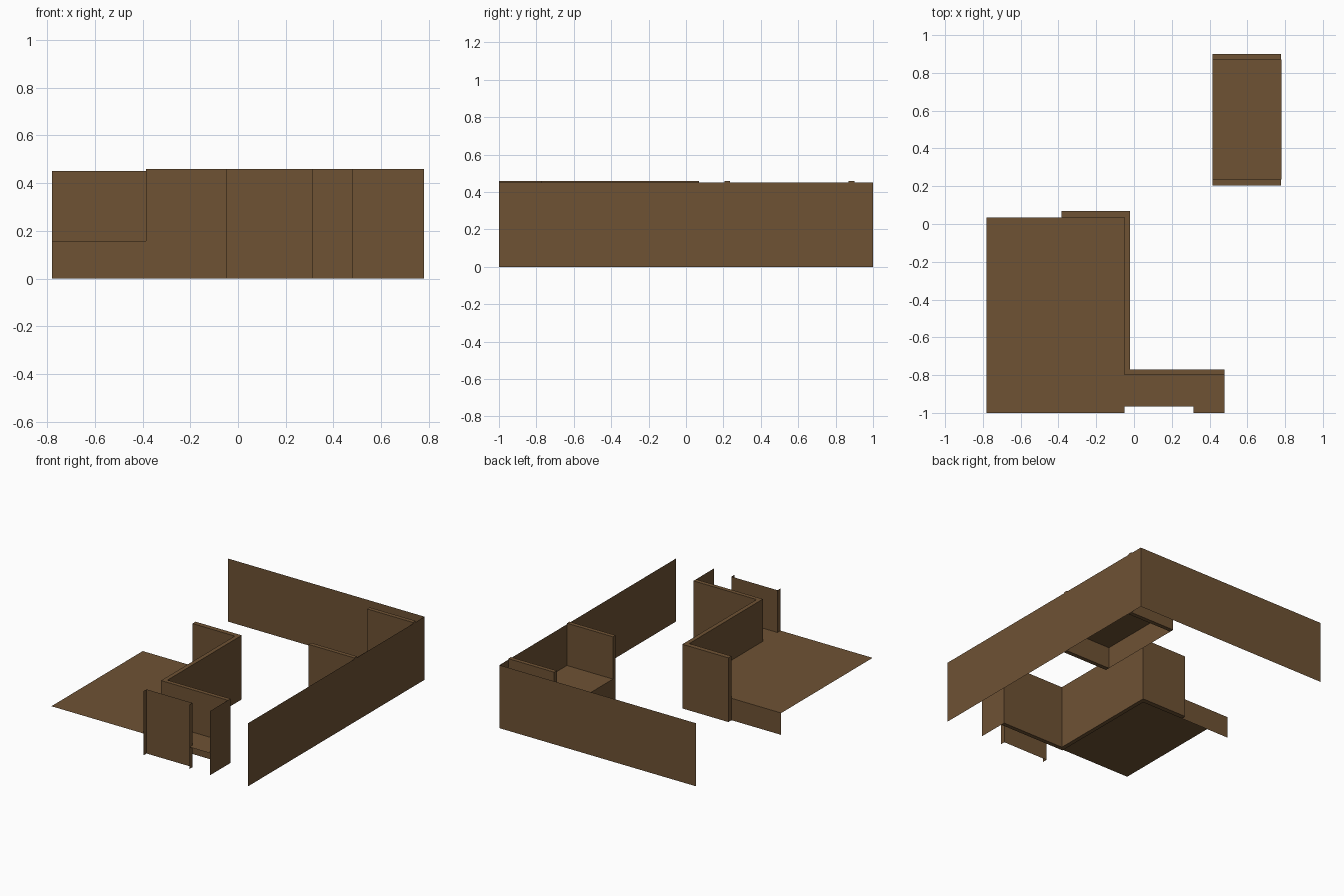
import bpy, bmesh

if "Cube" in bpy.data.objects:
    bpy.data.objects.remove(bpy.data.objects["Cube"])

wood = bpy.data.materials.new("brown")
wood.diffuse_color = (0.156, 0.084, 0.034, 1)
wood.use_nodes = True
wood.node_tree.nodes["Principled BSDF"].inputs["Base Color"].default_value = wood.diffuse_color

LOW, OUTER_TOP, INNER_TOP = 0.157, 0.452, 0.46


def finish(name, bm):
    me = bpy.data.meshes.new(name)
    bm.to_mesh(me)
    bm.free()
    me.materials.append(wood)
    ob = bpy.data.objects.new(name, me)
    bpy.context.collection.objects.link(ob)
    return ob


def sheet_wall(name, path, z0, z1):
    """Thin upright wall following a plan path."""
    bm = bmesh.new()
    lo = [bm.verts.new((x, y, z0)) for x, y in path]
    hi = [bm.verts.new((x, y, z1)) for x, y in path]
    for i in range(len(path) - 1):
        bm.faces.new((lo[i], lo[i + 1], hi[i + 1], hi[i]))
    return finish(name, bm)


def slab(name, outline, z0, height=0):
    """Flat plan outline, raised to a closed solid if height is given."""
    bm = bmesh.new()
    f = bm.faces.new([bm.verts.new((x, y, z0)) for x, y in outline])
    f.normal_update()
    if f.normal.z < 0:
        f.normal_flip()
    if height:
        new = bmesh.ops.extrude_face_region(bm, geom=[f], use_keep_orig=True)
        for v in (g for g in new["geom"] if isinstance(g, bmesh.types.BMVert)):
            v.co.z += height
        bmesh.ops.recalc_face_normals(bm, faces=bm.faces)
    return finish(name, bm)


# Outer walls along the back and right
sheet_wall("outer_walls", [(0.78, -1), (0.78, 1), (-0.78, 1)], 0, OUTER_TOP)

# Raised main floor with door recess cut out
slab("main_floor", [(-0.78, -1), (-0.05, -1), (-0.05, -0.965), (0.315, -0.965),
                    (0.315, -1), (0.48, -1), (0.48, -0.77), (-0.05, -0.77),
                    (-0.05, 0.035), (-0.78, 0.035)], LOW)

# Step face below the open edge of the floor
sheet_wall("floor_step", [(-0.78, 0.035), (-0.385, 0.035)], 0, LOW)

# Thick stepped partition
slab("partition_wall", [(-0.385, 0.035), (-0.385, 0.07), (-0.02, 0.07),
                        (-0.02, -0.77), (0.48, -0.77), (0.48, -0.80),
                        (-0.05, -0.80), (-0.05, 0.035)], 0, INNER_TOP)

# End wall of the corridor and recessed front panel
sheet_wall("corridor_end_wall", [(0.48, -1), (0.48, -0.80)], 0, INNER_TOP)
sheet_wall("recessed_front_panel", [(-0.05, -1), (-0.05, -0.965),
                                    (0.315, -0.965), (0.315, -1)], 0, INNER_TOP)

# Small alcove on the right: two side walls, floor and step
for name, y0, y1 in (("alcove_front_wall", 0.205, 0.235),
                     ("alcove_back_wall", 0.87, 0.90)):
    slab(name, [(0.415, y0), (0.779, y0), (0.779, y1), (0.415, y1)], 0, INNER_TOP)
slab("alcove_floor", [(0.415, 0.235), (0.78, 0.235), (0.78, 0.87), (0.415, 0.87)], LOW)
sheet_wall("alcove_step", [(0.415, 0.235), (0.415, 0.87)], 0, LOW)
